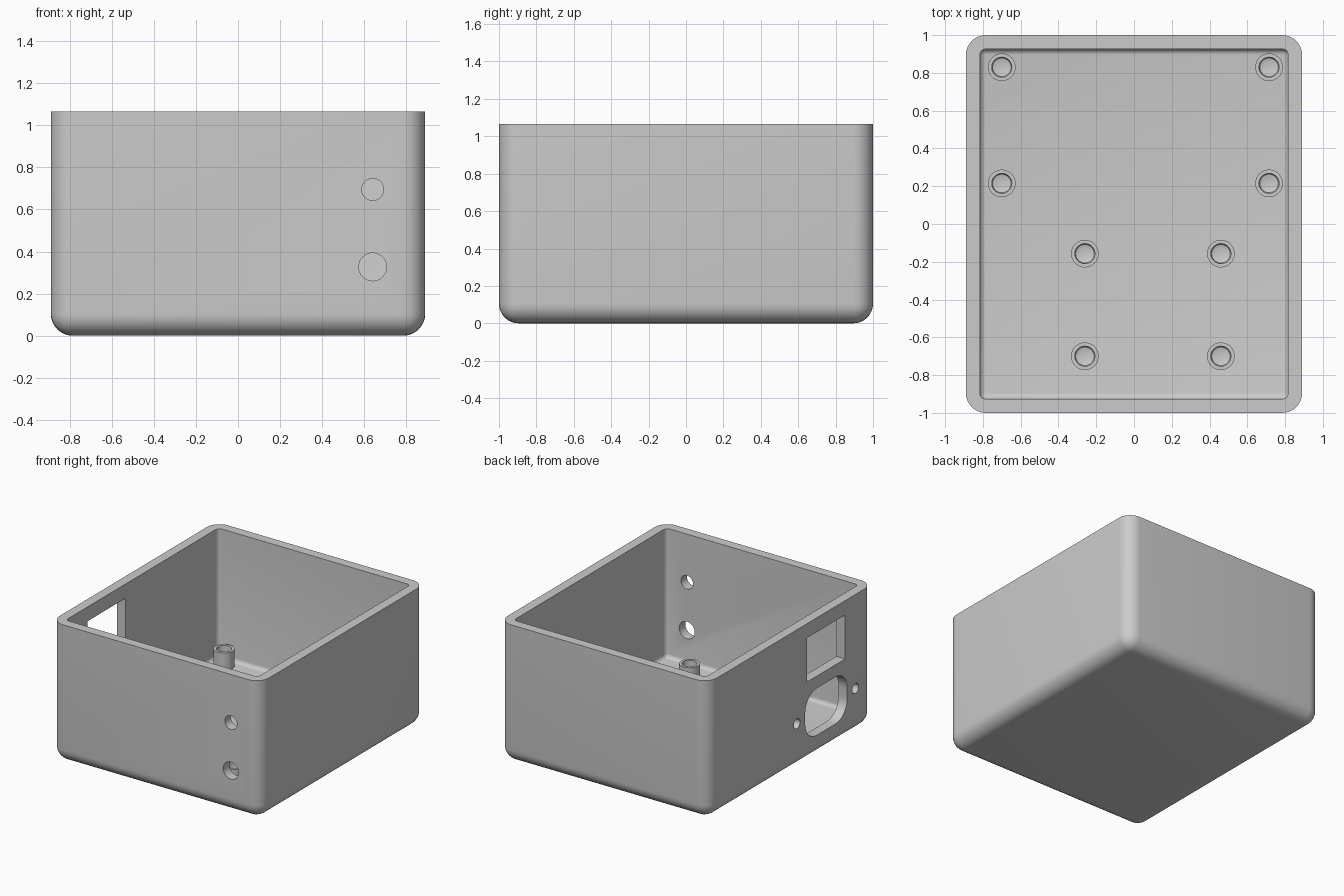
import bpy, bmesh, math
from mathutils import Matrix, Vector

cube = bpy.data.objects.get("Cube")
if cube:
    bpy.data.objects.remove(cube, do_unlink=True)

WIDTH, DEPTH, HEIGHT = 1.78, 2.0, 1.065
WALL, RADIUS = 0.074, 0.105
BACK = -WIDTH / 2 + WALL / 2      # middle of the pierced side wall
FRONT = -DEPTH / 2 + WALL / 2     # middle of the front wall

grey = bpy.data.materials.new("light grey plastic")
grey.use_nodes = True
grey.diffuse_color = (0.6, 0.6, 0.6, 1)
grey.node_tree.nodes["Principled BSDF"].inputs["Base Color"].default_value = (0.6, 0.6, 0.6, 1)


def finish(name, bm):
    bmesh.ops.recalc_face_normals(bm, faces=bm.faces)
    mesh = bpy.data.meshes.new(name)
    bm.to_mesh(mesh)
    bm.free()
    mesh.materials.append(grey)
    obj = bpy.data.objects.new(name, mesh)
    bpy.context.collection.objects.link(obj)
    return obj


def box(name, low, high, radius=0, rounded=None, segments=8):
    """Box between two corners; edges picked by a rule are rounded."""
    low, high = Vector(low), Vector(high)
    bm = bmesh.new()
    bmesh.ops.create_cube(bm, size=1)
    size = high - low
    bmesh.ops.transform(bm, verts=bm.verts, matrix=Matrix.Translation((low + high) / 2)
                        @ Matrix.Diagonal((*size, 1)))
    if rounded:
        edges = [e for e in bm.edges if rounded(e.verts[0].co, e.verts[1].co)]
        bmesh.ops.bevel(bm, geom=edges, offset=radius, segments=segments,
                        profile=0.5, affect='EDGES', clamp_overlap=True)
    return finish(name, bm)


def rod(name, center, radius, axis):
    """Round cutter along x or y."""
    bm = bmesh.new()
    bmesh.ops.create_cone(bm, cap_ends=True, segments=40, radius1=radius,
                          radius2=radius, depth=WALL * 3)
    turn = Matrix.Rotation(math.pi / 2, 4, 'Y' if axis == 'X' else 'X')
    bmesh.ops.transform(bm, verts=bm.verts, matrix=Matrix.Translation(center) @ turn)
    return finish(name, bm)


def select_only(obj):
    bpy.ops.object.select_all(action='DESELECT')
    obj.select_set(True)
    bpy.context.view_layer.objects.active = obj


def cut(target, cutter):
    cutter.hide_render = True
    mod = target.modifiers.new("cut", 'BOOLEAN')
    mod.operation, mod.solver, mod.object = 'DIFFERENCE', 'EXACT', cutter
    select_only(target)
    bpy.ops.object.modifier_apply(modifier=mod.name)
    bpy.data.objects.remove(cutter, do_unlink=True)


def smooth(obj, degrees=30):
    select_only(obj)
    bpy.ops.object.shade_smooth_by_angle(angle=math.radians(degrees))


# Open tray: rounded everywhere except the rim
def below_rim(a, b):
    return min(a.z, b.z) < HEIGHT / 2


hx, hy = WIDTH / 2, DEPTH / 2
shell = box("enclosure_shell", (-hx, -hy, 0), (hx, hy, HEIGHT), RADIUS, below_rim)
cavity = box("cavity_cutter", (WALL - hx, WALL - hy, WALL),
             (hx - WALL, hy - WALL, HEIGHT + WALL), RADIUS - WALL, below_rim, 5)
cut(shell, cavity)

# Two round front holes
for z, radius in ((0.695, 0.052), (0.327, 0.066)):
    cut(shell, rod("front_hole_cutter", (0.64, FRONT, z), radius, 'Y'))

# Rectangular window in the side wall
cut(shell, box("window_cutter", (BACK - WALL, -0.66, 0.617), (BACK + WALL, -0.2, 0.955)))

# Rounded socket opening with a screw hole on each side
SOCKET_Y, SOCKET_Z = -0.43, 0.343
cut(shell, box("socket_cutter",
               (BACK - WALL, SOCKET_Y - 0.255, SOCKET_Z - 0.18),
               (BACK + WALL, SOCKET_Y + 0.255, SOCKET_Z + 0.18),
               0.14, lambda a, b: abs(a.x - b.x) > 0.01))
for side in (-1, 1):
    cut(shell, rod("screw_hole_cutter", (BACK, SOCKET_Y + side * 0.355, SOCKET_Z), 0.038, 'X'))
smooth(shell)


# Hollow screw posts on the floor
def standoff(name, x, y):
    profile = [(0.073, 0.06), (0.073, 0.207), (0.053, 0.207),
               (0.053, 0.092), (0.049, 0.081), (0.04, 0.077), (0, 0.077)]
    bm = bmesh.new()
    verts = [bm.verts.new((r, 0, z)) for r, z in profile]
    edges = [bm.edges.new(pair) for pair in zip(verts, verts[1:])]
    bmesh.ops.spin(bm, geom=verts + edges, cent=(0, 0, 0), axis=(0, 0, 1),
                   angle=math.tau, steps=40)
    bmesh.ops.remove_doubles(bm, verts=bm.verts, dist=0.0005)
    # Close the foot, which sits inside the floor
    bmesh.ops.holes_fill(bm, edges=[e for e in bm.edges if e.is_boundary], sides=0)
    bmesh.ops.translate(bm, verts=bm.verts, vec=(x, y, 0))
    smooth(finish(name, bm), 40)


for group, xs, ys in (("rear", (-0.70, 0.715), (0.83, 0.215)),
                      ("front", (-0.26, 0.46), (-0.157, -0.70))):
    for i, x in enumerate(xs):
        for j, y in enumerate(ys):
            standoff(f"{group}_standoff_{i * 2 + j + 1}", x, y)
